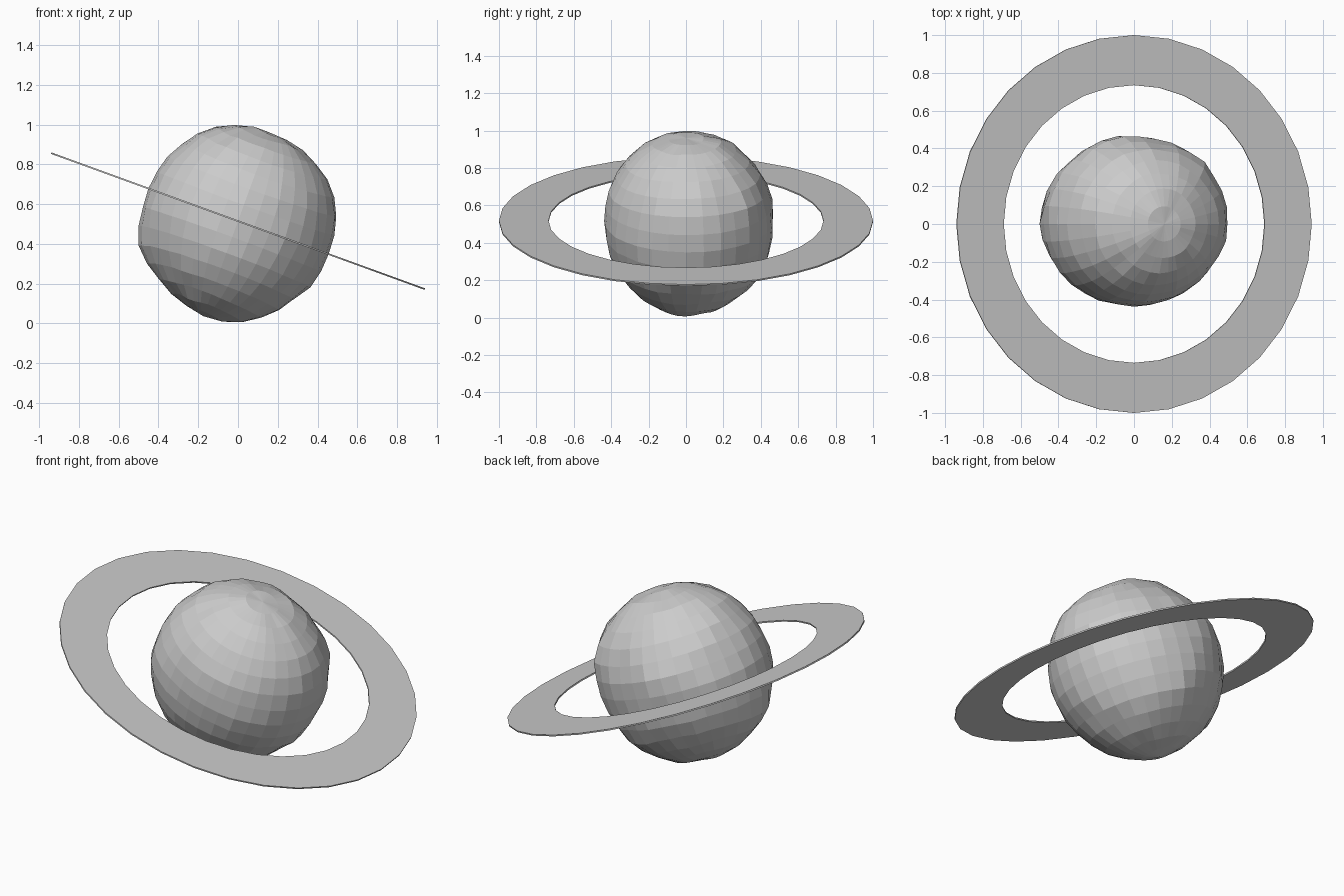
import bpy, bmesh, math
from mathutils import Vector, Matrix, noise

if "Cube" in bpy.data.objects:
    bpy.data.objects.remove(bpy.data.objects["Cube"])

TILT = Matrix.Rotation(math.radians(20), 4, 'Y')
CENTRE = Vector((0, 0, 0.515))


def finish(name, bm):
    bmesh.ops.recalc_face_normals(bm, faces=bm.faces)
    mesh = bpy.data.meshes.new(name)
    bm.to_mesh(mesh)
    bm.free()
    obj = bpy.data.objects.new(name, mesh)
    bpy.context.collection.objects.link(obj)
    return obj


# Broad hills and hollows: direction, height, tightness
BUMPS = [
    ((-0.50, 0.00, -0.15), 0.030, 25),
    ((0.49, 0.00, 0.15), 0.018, 20),
    ((0.40, 0.00, 0.23), -0.015, 60),
    ((0.20, 0.00, 0.43), -0.020, 40),
    ((-0.38, 0.00, 0.28), -0.012, 12),
    ((-0.05, 0.00, -0.50), 0.022, 8),
    ((0.00, 0.37, -0.34), 0.020, 25),
    ((-0.15, 0.43, 0.15), 0.015, 25),
    ((0.35, 0.33, 0.10), 0.018, 25),
]


def surface_radius(d):
    r = 0.487 - 0.036 * d.y ** 2 + 0.014 * d.y
    for direction, height, tight in BUMPS:
        r += height * math.exp(tight * (d.dot(Vector(direction).normalized()) - 1))
    rough = 0.012 if d.y > -0.5 else 0.007
    return r + rough * noise.noise(d * 4.5 + Vector((3.1, 1.7, 5.3)))


# Rugged low-poly planet with a tilted axis
bm = bmesh.new()
bmesh.ops.create_uvsphere(bm, u_segments=32, v_segments=16, radius=1, matrix=TILT)
for v in bm.verts:
    d = v.co.normalized()
    v.co = CENTRE + d * surface_radius(d)
    v.co.z = min(max(v.co.z, 0.0), 1.0)
    v.co.x = min(max(v.co.x, -0.50), 0.505)
finish("planet", bm)

# Thin flat ring around the planet
N, OUTER, INNER, HALF = 32, 1.0, 0.735, 0.004
bm = bmesh.new()
profile = [(OUTER, -HALF), (OUTER, HALF), (INNER, HALF), (INNER, -HALF)]
loops = []
for i in range(N):
    a = 2 * math.pi * i / N
    loops.append([bm.verts.new(CENTRE + TILT @ Vector((r * math.cos(a), r * math.sin(a), z)))
                  for r, z in profile])
for i in range(N):
    p, q = loops[i], loops[(i + 1) % N]
    for j in range(4):
        k = (j + 1) % 4
        bm.faces.new((p[j], q[j], q[k], p[k]))
finish("ring", bm)
